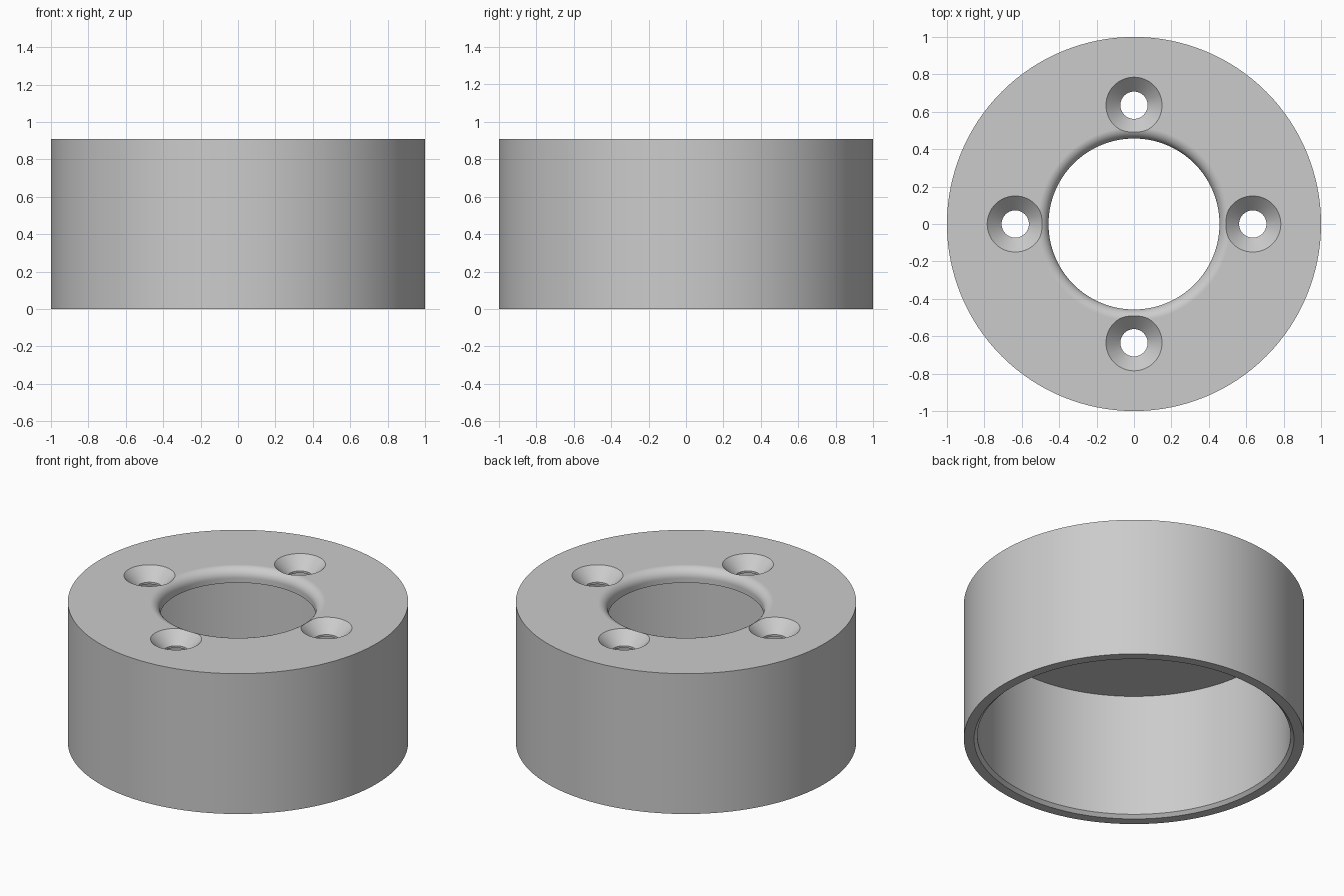
import bpy
import bmesh
from math import cos, sin, pi, radians
from mathutils import Matrix, Vector

cube = bpy.data.objects.get("Cube")
if cube:
    bpy.data.objects.remove(cube, do_unlink=True)

HEIGHT = 0.91
CEILING = 0.82      # underside of the top plate
BORE = 0.457        # central opening radius
FILLET = 0.06

grey = bpy.data.materials.new("light grey")
grey.use_nodes = True
colour = (0.6, 0.6, 0.6, 1)
grey.diffuse_color = colour
grey.node_tree.nodes["Principled BSDF"].inputs["Base Color"].default_value = colour


def lathe(name, profile, segments, closed):
    """Revolve (radius, z) points about z; open profiles get end caps."""
    bm = bmesh.new()
    rings = []
    for r, z in profile:
        rings.append([bm.verts.new((r * cos(2 * pi * i / segments),
                                    r * sin(2 * pi * i / segments), z))
                      for i in range(segments)])
    pairs = list(zip(rings, rings[1:]))
    if closed:
        pairs.append((rings[-1], rings[0]))
    else:
        bm.faces.new(rings[0])
        bm.faces.new(rings[-1])
    for a, b in pairs:
        for i in range(segments):
            j = (i + 1) % segments
            bm.faces.new((a[i], a[j], b[j], b[i]))
    bmesh.ops.recalc_face_normals(bm, faces=bm.faces)
    mesh = bpy.data.meshes.new(name)
    bm.to_mesh(mesh)
    bm.free()
    mesh.materials.append(grey)
    obj = bpy.data.objects.new(name, mesh)
    bpy.context.collection.objects.link(obj)
    return obj


# Hollow cup with chamfered lower rim and rounded central opening
steps = 10
fillet = [(BORE + FILLET * (1 - cos(a)), HEIGHT - FILLET * (1 - sin(a)))
          for a in (pi / 2 * i / steps for i in range(steps + 1))]
profile = [(0.92, CEILING), (BORE, CEILING)] + fillet + [
    (1, HEIGHT), (1, 0), (0.94, 0), (0.92, 0.02)]
cup = lathe("cup_housing", profile, 128, True)

# Four countersunk screw holes
HOLE, SINK, PITCH, EXTRA = 0.073, 0.15, 0.635, 0.05
hole_profile = [(HOLE, CEILING - EXTRA), (HOLE, HEIGHT - (SINK - HOLE)),
                (SINK + EXTRA, HEIGHT + EXTRA)]
for k in range(4):
    cutter = lathe("screw_hole_cutter", hole_profile, 64, False)
    cutter.data.transform(Matrix.Translation(
        Vector((PITCH * cos(k * pi / 2), PITCH * sin(k * pi / 2), 0))))
    cutter.hide_render = True
    cut = cup.modifiers.new("screw_hole", 'BOOLEAN')
    cut.operation = 'DIFFERENCE'
    cut.solver = 'EXACT'
    cut.object = cutter

# Bake the holes, then remove the cutters
bpy.context.view_layer.update()
graph = bpy.context.evaluated_depsgraph_get()
cup.data = bpy.data.meshes.new_from_object(cup.evaluated_get(graph))
cutters = [m.object for m in cup.modifiers]
cup.modifiers.clear()
for cutter in cutters:
    bpy.data.objects.remove(cutter, do_unlink=True)

# Smooth round surfaces, crisp rims and flat plate
bpy.ops.object.select_all(action='DESELECT')
cup.select_set(True)
bpy.context.view_layer.objects.active = cup
bpy.ops.object.shade_smooth_by_angle(angle=radians(30))
weighted = cup.modifiers.new("flat_plate_normals", 'WEIGHTED_NORMAL')
weighted.keep_sharp = True
